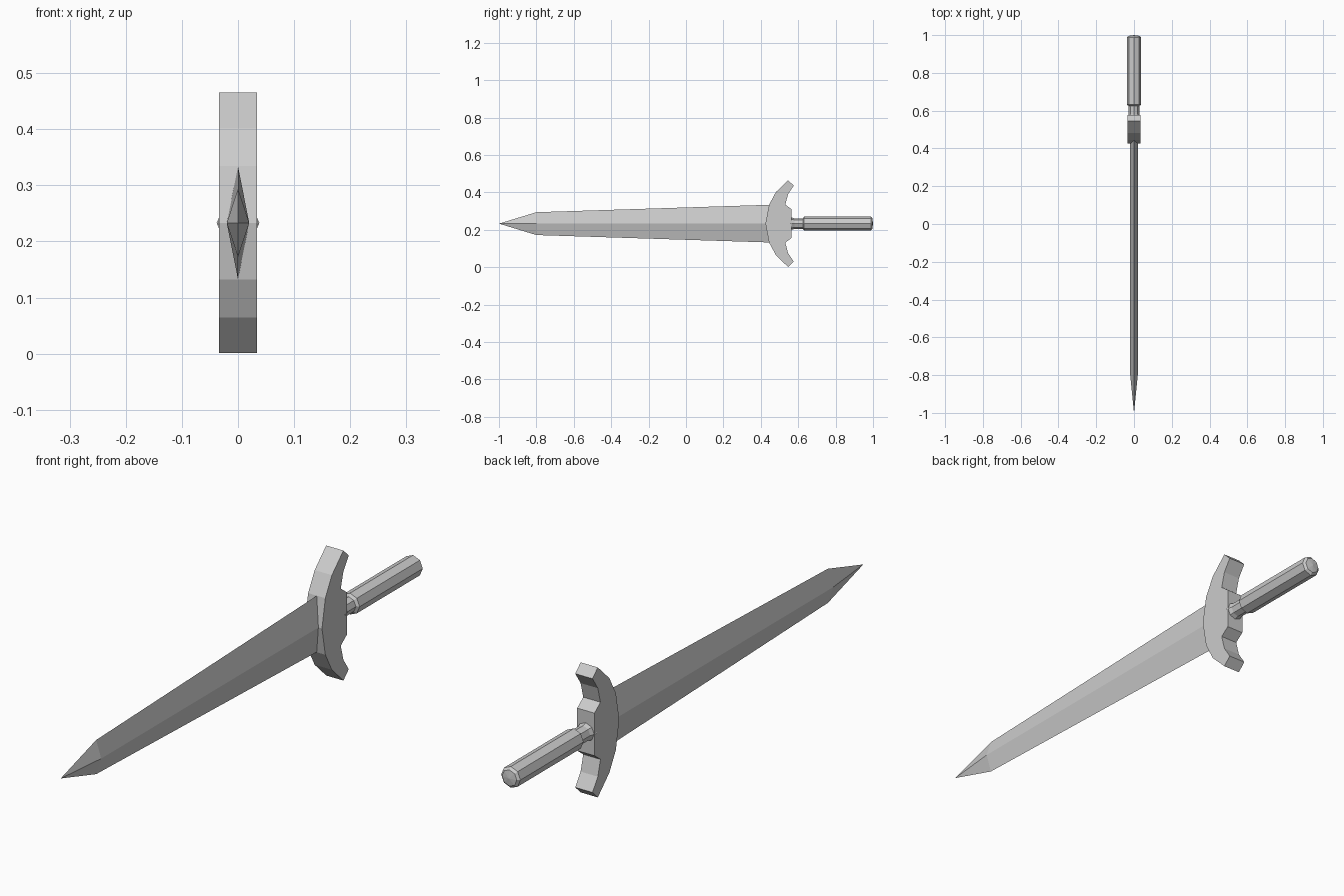
import bpy, bmesh
from math import cos, sin, tau

if "Cube" in bpy.data.objects:
    bpy.data.objects.remove(bpy.data.objects["Cube"])

ZC = 0.233  # height of the sword's long axis


def finish(name, bm):
    bmesh.ops.recalc_face_normals(bm, faces=bm.faces)
    mesh = bpy.data.meshes.new(name)
    bm.to_mesh(mesh)
    bm.free()
    obj = bpy.data.objects.new(name, mesh)
    bpy.context.collection.objects.link(obj)


def loft(name, sides, sections):
    """Rings along y from (y, half width, half height); zero size gives a point."""
    bm = bmesh.new()
    rings = []
    for y, rx, rz in sections:
        rings.append([bm.verts.new((rx * cos(tau * i / sides), y,
                                    ZC + rz * sin(tau * i / sides)))
                      for i in range(sides)])
    for a, b in zip(rings, rings[1:]):
        for i in range(sides):
            j = (i + 1) % sides
            bm.faces.new((a[i], a[j], b[j], b[i]))
    bm.faces.new(rings[0])
    bm.faces.new(rings[-1])
    bmesh.ops.remove_doubles(bm, verts=bm.verts, dist=0.0002)
    finish(name, bm)


# Diamond-section blade
loft("blade", 4, [(-1.0, 0, 0), (-0.80, 0.02, 0.061), (0.46, 0.02, 0.101)])

# Eight-sided grip with narrow neck and domed end
loft("grip", 8, [(0.555, 0.036, 0.036), (0.58, 0.028, 0.028),
                 (0.625, 0.028, 0.028), (0.632, 0.038, 0.038),
                 (0.988, 0.038, 0.038), (0.996, 0.029, 0.029), (1.0, 0, 0)])

# Curved crossguard: half profile (y, height above axis), mirrored and extruded
half = [(0.444, 0.101), (0.481, 0.169), (0.546, 0.232), (0.576, 0.203),
        (0.546, 0.158), (0.531, 0.102), (0.565, 0.076), (0.565, 0.034)]
profile = [(0.425, 0)] + half + [(y, -z) for y, z in reversed(half)]
bm = bmesh.new()
face = bm.faces.new([bm.verts.new((-0.034, y, ZC + z)) for y, z in profile])
ext = bmesh.ops.extrude_face_region(bm, geom=[face], use_keep_orig=True)
moved = [v for v in ext["geom"] if isinstance(v, bmesh.types.BMVert)]
bmesh.ops.translate(bm, verts=moved, vec=(0.068, 0, 0))
finish("crossguard", bm)
